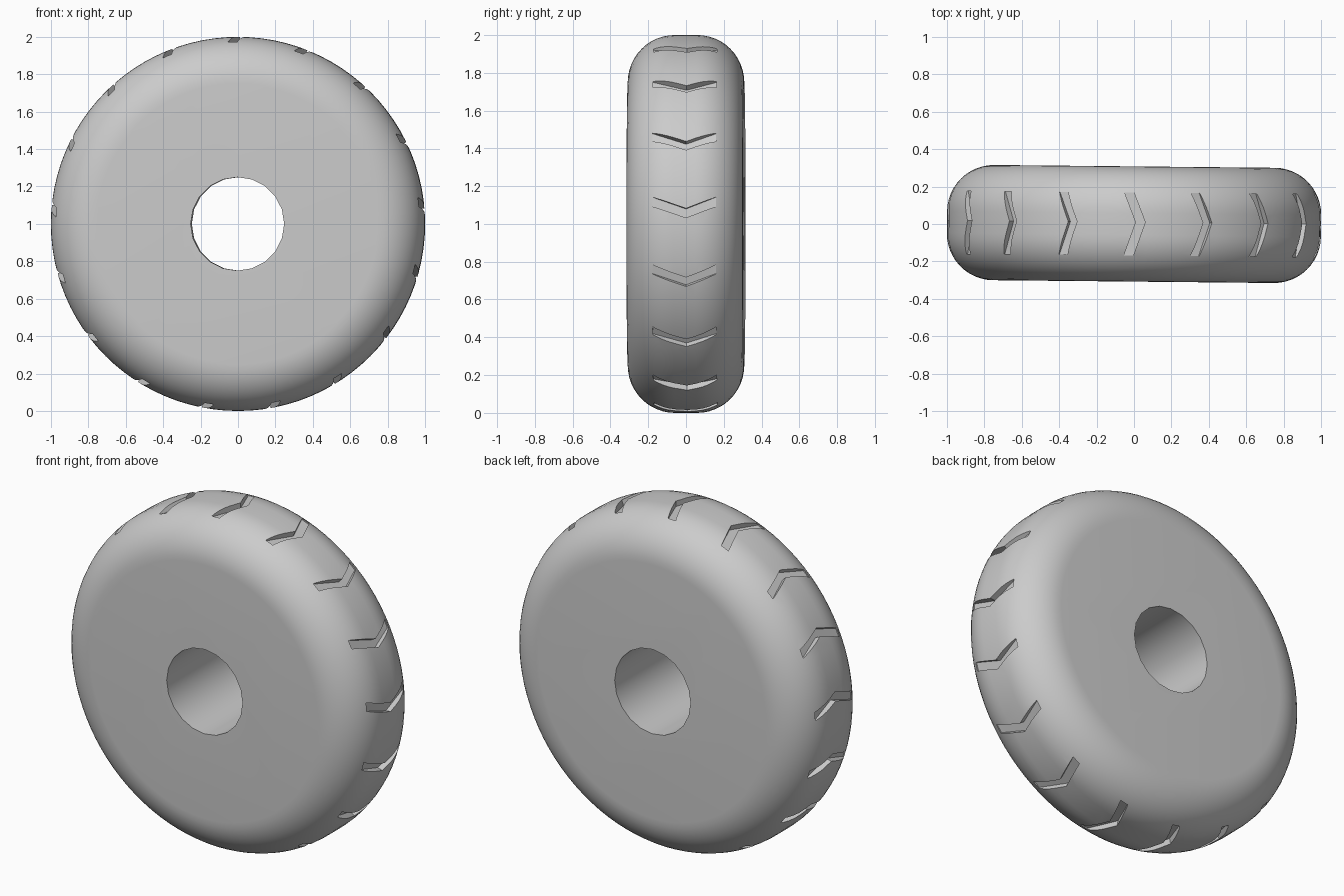
import bpy, bmesh
from math import sin, cos, pi, radians
from mathutils import Matrix, Vector

cube = bpy.data.objects.get("Cube")
if cube:
    bpy.data.objects.remove(cube, do_unlink=True)

RADIUS, HALF_WIDTH, ROUND = 1.0, 0.308, 0.25
GROOVES = 17


def to_object(name, bm):
    bmesh.ops.recalc_face_normals(bm, faces=bm.faces)
    mesh = bpy.data.meshes.new(name)
    bm.to_mesh(mesh)
    bm.free()
    obj = bpy.data.objects.new(name, mesh)
    bpy.context.collection.objects.link(obj)
    return obj


# Tyre body: rounded profile spun about the y axis, with flat side caps
bm = bmesh.new()
arc = [i * pi / 24 for i in range(13)]
half = [((RADIUS - ROUND) + ROUND * cos(a), (HALF_WIDTH - ROUND) + ROUND * sin(a)) for a in arc]
profile = [(r, -y) for r, y in reversed(half)] + half
verts = [bm.verts.new((r, y, 0)) for r, y in profile]
edges = [bm.edges.new(pair) for pair in zip(verts, verts[1:])]
bmesh.ops.spin(bm, geom=verts + edges, axis=(0, 1, 0), cent=(0, 0, 0),
               angle=2 * pi, steps=96, use_merge=True)
bmesh.ops.remove_doubles(bm, verts=bm.verts, dist=0.0001)
bmesh.ops.holes_fill(bm, edges=[e for e in bm.edges if e.is_boundary], sides=0)
tyre = to_object("tyre", bm)

# Axle hole cutter
bm = bmesh.new()
bmesh.ops.create_cone(bm, cap_ends=True, segments=20, radius1=0.25, radius2=0.25,
                      depth=1, matrix=Matrix.Rotation(pi / 2, 4, 'X'))
hole = to_object("axle_hole_cutter", bm)

# Chevron tread cutters, pointing clockwise around the rim
bm = bmesh.new()
tip, apex, w, reach = -0.027, 0.035, 0.025, 0.168
chevron = [(tip - w, -reach), (tip + w, -reach), (apex + w, 0.01),
           (tip + w, reach), (tip - w, reach), (apex - w, 0.01)]
for i in range(GROOVES):
    a = radians(90) + i * 2 * pi / GROOVES
    out, along = Vector((cos(a), 0, sin(a))), Vector((sin(a), 0, -cos(a)))
    rings = [[bm.verts.new(out * r + along * t + Vector((0, y, 0))) for t, y in chevron]
             for r in (0.966, 1.06)]
    for ring in rings:
        bm.faces.new((ring[0], ring[1], ring[2], ring[5]))
        bm.faces.new((ring[5], ring[2], ring[3], ring[4]))
    for k in range(6):
        n = (k + 1) % 6
        bm.faces.new((rings[0][k], rings[0][n], rings[1][n], rings[1][k]))
treads = to_object("tread_cutter", bm)

# Cut the hole and the tread
bpy.ops.object.select_all(action='DESELECT')
bpy.context.view_layer.objects.active = tyre
tyre.select_set(True)
for cutter in (hole, treads):
    cutter.hide_render = True
    mod = tyre.modifiers.new(cutter.name, 'BOOLEAN')
    mod.operation, mod.solver, mod.object = 'DIFFERENCE', 'EXACT', cutter
    bpy.ops.object.modifier_apply(modifier=mod.name)
    bpy.data.objects.remove(cutter, do_unlink=True)

# Single grey rubber material
grey = bpy.data.materials.new("grey rubber")
grey.use_nodes = True
colour = (0.6, 0.6, 0.6, 1)
grey.diffuse_color = colour
grey.node_tree.nodes["Principled BSDF"].inputs["Base Color"].default_value = colour
tyre.data.materials.clear()
tyre.data.materials.append(grey)

bpy.ops.object.shade_smooth_by_angle(angle=radians(30))
tyre.location.z = RADIUS
tyre.rotation_euler.z = -0.01
